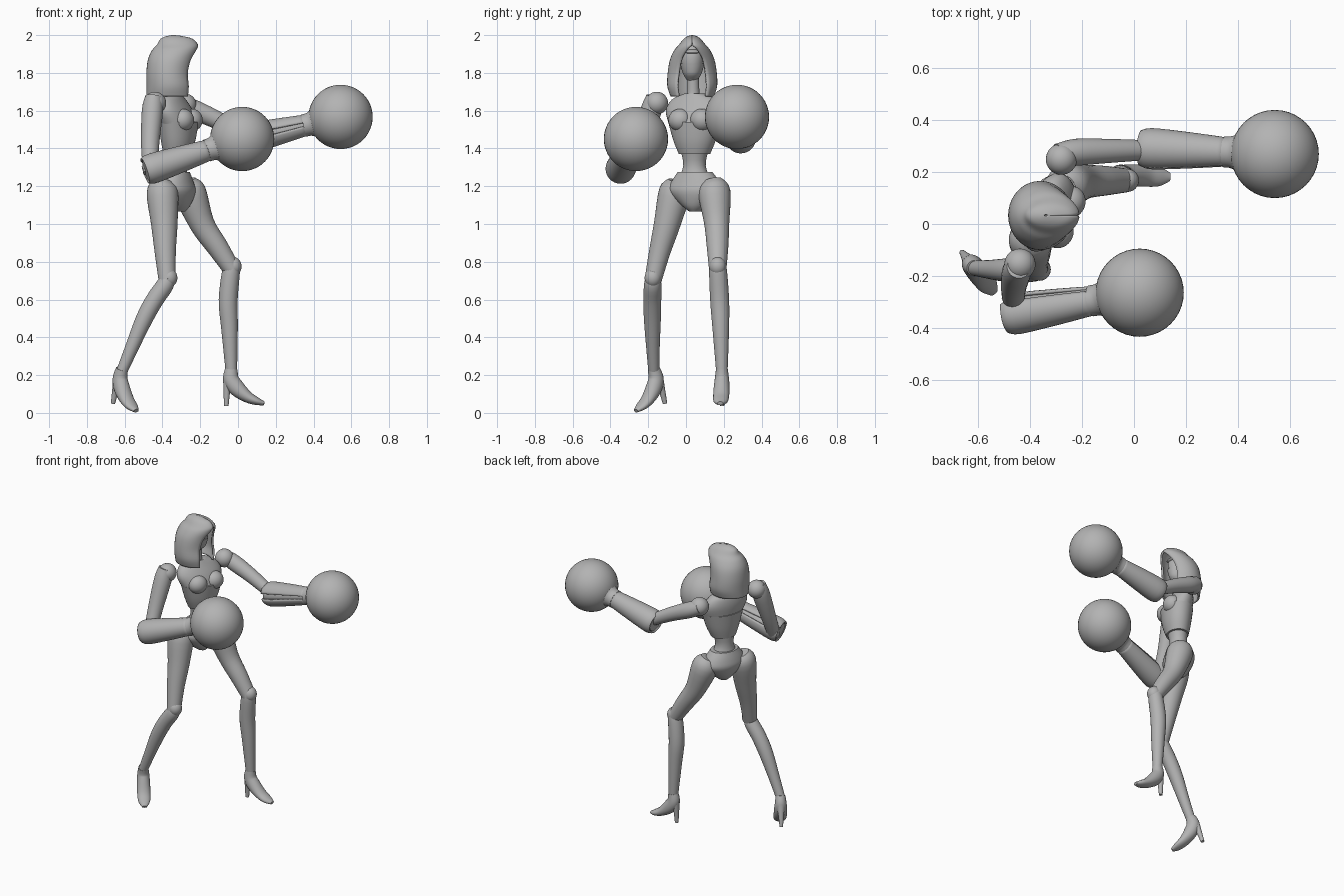
import bpy, bmesh, math
from mathutils import Vector, Matrix

cube = bpy.data.objects.get("Cube")
if cube:
    bpy.data.objects.remove(cube, do_unlink=True)

grey = bpy.data.materials.new("plain_grey")
grey.use_nodes = True
COLOUR = (0.45, 0.45, 0.45, 1)
grey.diffuse_color = COLOUR
grey.node_tree.nodes["Principled BSDF"].inputs["Base Color"].default_value = COLOUR

UP = Vector((0, 0, 1))
FRONT = Vector((1, 0, 0))
TORSO_SIDE = Vector((0.37, 0.93, 0))


def finish(name, bm, angle=40):
    mesh = bpy.data.meshes.new(name)
    bm.to_mesh(mesh)
    bm.free()
    mesh.materials.append(grey)
    obj = bpy.data.objects.new(name, mesh)
    bpy.context.collection.objects.link(obj)
    bpy.ops.object.select_all(action='DESELECT')
    obj.select_set(True)
    bpy.context.view_layer.objects.active = obj
    bpy.ops.object.shade_smooth_by_angle(angle=math.radians(angle))
    return obj


def smooth_rings(rings, steps=4):
    """Pass a soft curve through every centre and radius."""
    out = []
    for i in range(len(rings) - 1):
        a, b = rings[max(i - 1, 0)], rings[i]
        c, d = rings[i + 1], rings[min(i + 2, len(rings) - 1)]
        for k in range(steps):
            t = k / steps
            out.append([0.5 * (2 * q + (r - p) * t + (2 * p - 5 * q + 4 * r - s) * t * t
                               + (3 * q - p - 3 * r + s) * t ** 3)
                        for p, q, r, s in zip(a, b, c, d)])
    return out + [list(rings[-1])]


def loft(name, rings, side, axis=None, shell=0, n=32):
    """Oval rings (x, y, z, side radius, other radius, gap angle); a shell is left open at the gap."""
    rings = smooth_rings(rings)
    centres = [Vector(r[:3]) for r in rings]
    bm = bmesh.new()
    rows = []
    for i, r in enumerate(rings):
        t = axis or (centres[min(i + 1, len(rings) - 1)] - centres[max(i - 1, 0)]).normalized()
        s = (side - t * side.dot(t)).normalized()
        u = t.cross(s)
        gap = max(r[5], 0) if shell else 0
        count = n + 1 if shell else n
        angles = [gap + (2 * math.pi - 2 * gap) * j / n for j in range(count)]
        rows.append([bm.verts.new(centres[i] + s * r[3] * math.cos(a) + u * r[4] * math.sin(a))
                     for a in angles])
    for low, high in zip(rows, rows[1:]):
        for j in range(n):
            k = j + 1 if shell else (j + 1) % n
            bm.faces.new((low[j], low[k], high[k], high[j]))
    if not shell:
        bm.faces.new(rows[0][::-1])
        bm.faces.new(rows[-1])
        bmesh.ops.recalc_face_normals(bm, faces=bm.faces)
    obj = finish(name, bm)
    if shell:
        solid = obj.modifiers.new("thickness", 'SOLIDIFY')
        solid.thickness = shell
    return obj


def ball(name, centre, radii, side=FRONT):
    """Ellipsoid whose first radius lies along the horizontal side direction."""
    bm = bmesh.new()
    bmesh.ops.create_uvsphere(bm, u_segments=40, v_segments=24, radius=1)
    turn = Matrix.Rotation(math.atan2(side.y, side.x), 4, 'Z')
    bmesh.ops.transform(bm, verts=bm.verts,
                        matrix=Matrix.Translation(centre) @ turn @ Matrix.Diagonal((*radii, 1)))
    return finish(name, bm)


def limb(name, points, side=FRONT):
    return loft(name, [(*p[:3], p[3], p[3]) for p in points], side)


# Hood, face and neck
hood = [(1.675, -.36, .125, .115, .71), (1.73, -.36, .125, .132, .65), (1.80, -.365, .12, .13, .6),
        (1.87, -.355, .122, .118, .52), (1.92, -.335, .12, .095, .32), (1.95, -.32, .108, .07, .05),
        (1.98, -.325, .085, .045, 0), (1.994, -.335, .045, .024, 0), (2.0, -.34, .006, .004, 0)]
loft("hood", [(x, .033, z, d, w, g) for z, x, d, w, g in hood], FRONT, UP, shell=.012)
face = [(1.76, .025, .025), (1.79, .05, .042), (1.85, .068, .06), (1.91, .066, .058), (1.95, .035, .035)]
loft("face", [(-.34, .033, z, d, w) for z, d, w in face], FRONT, UP)
mask = [(1.762, .026, .028), (1.79, .056, .046), (1.82, .067, .057), (1.85, .073, .064)]
loft("lower_mask", [(-.34, .033, z, d, w) for z, d, w in mask], FRONT, UP)
ball("brow", (-.29, .033, 1.912), (.03, .042, .012))
limb("neck", [(-.35, .04, 1.62, .05), (-.348, .038, 1.69, .034), (-.345, .036, 1.80, .033)])

# Torso from waist to collar
waist = [(-.33, .045, 1.22, .10, .075), (-.33, .045, 1.31, .06, .055), (-.32, .045, 1.42, .085, .07)]
corset = [(-.322, .045, 1.37, .085, .07), (-.317, .045, 1.44, .115, .087), (-.315, .045, 1.54, .145, .1)]
chest = [(-.315, .045, 1.525, .14, .092), (-.335, .045, 1.60, .16, .082),
         (-.35, .045, 1.66, .125, .062), (-.35, .045, 1.69, .055, .045)]
for name, rings in (("waist", waist), ("corset", corset), ("chest", chest)):
    loft(name, rings, TORSO_SIDE, UP)
forward = Vector((.93, -.37, 0))
for label, sign in (("left", 1), ("right", -1)):
    spot = Vector((-.315, .045, 1.55)) + TORSO_SIDE * .062 * sign + forward * .05
    ball(label + "_bust", spot, (.063, .058, .06), TORSO_SIDE)

# Pelvis
pelvis = [(-.32, .05, 1.065, .03, .04), (-.322, .05, 1.10, .075, .07), (-.327, .05, 1.17, .145, .095),
          (-.33, .05, 1.22, .135, .088), (-.33, .048, 1.275, .095, .072)]
loft("pelvis", pelvis, TORSO_SIDE, UP)

# Legs
limb("right_thigh", [(-.395, -.045, 1.225, .05), (-.40, -.06, 1.17, .083), (-.39, -.10, 1.0, .07),
                     (-.385, -.14, .85, .056), (-.375, -.175, .70, .045)])
limb("right_calf", [(-.373, -.175, .725, .036), (-.385, -.176, .68, .046), (-.44, -.178, .60, .047),
                    (-.495, -.178, .50, .045), (-.56, -.175, .35, .036), (-.617, -.17, .215, .029)])
limb("left_thigh", [(-.275, .14, 1.23, .05), (-.255, .15, 1.17, .085), (-.19, .163, 1.0, .066),
                    (-.11, .167, .88, .057), (-.032, .168, .76, .046)])
limb("left_calf", [(-.03, .168, .80, .03), (-.035, .169, .765, .046), (-.052, .178, .60, .05),
                   (-.045, .184, .45, .044), (-.035, .19, .215, .03)])
ball("right_kneecap", (-.365, -.175, .715), (.044, .044, .05))
ball("left_kneecap", (-.025, .168, .775), (.044, .044, .05))


def shoe(label, ankle, direction, pitch):
    """High-heeled shoe laid out ahead of and below the ankle, then tipped."""
    ahead = Vector((*direction, 0)).normalized()
    side = UP.cross(ahead)
    c, s = math.cos(pitch), math.sin(pitch)

    def place(f, z, a, b):
        p = Vector(ankle) + ahead * (f * c - z * s) + UP * (f * s + z * c)
        return (*p, a, b)

    body = [(0, .005, .031, .033), (-.002, -.05, .038, .042), (.03, -.098, .042, .043),
            (.085, -.143, .042, .031), (.135, -.166, .037, .021), (.174, -.178, .016, .01)]
    heel = [(-.018, -.05, .028, .026), (-.024, -.11, .019, .018), (-.027, -.192, .011, .012)]
    loft(label + "_shoe", [place(*p) for p in body], side)
    loft(label + "_shoe_heel", [place(*p) for p in heel], side)


shoe("left", (-.035, .19, .228), (1, -.05), 0)
shoe("right", (-.615, -.17, .228), (.62, -.78), math.radians(-15))

# Arms
ball("right_shoulder", (-.44, -.155, 1.64), (.06, .06, .06))
ball("left_shoulder", (-.28, .25, 1.63), (.06, .06, .06))
limb("right_upper_arm", [(-.445, -.165, 1.675, .045), (-.453, -.185, 1.60, .056),
                         (-.465, -.25, 1.42, .048), (-.462, -.315, 1.27, .04)])
limb("left_upper_arm", [(-.295, .265, 1.635, .045), (-.22, .277, 1.60, .052),
                        (-.09, .282, 1.54, .046), (.06, .285, 1.46, .038)])


def forearm(label, elbow, glove, gap_side):
    """Slit gauntlet over a slim arm, ending in a flared wrist and a round glove."""
    e, g = Vector(elbow), Vector(glove)
    line = (g - e).normalized()
    reach = (g - e).length

    def ring(distance, radius, gap=0.0):
        return (*(e + line * distance), radius, radius, gap)

    wrist = reach - .19
    loft(label + "_gauntlet", [ring(-.045, .07, .25), ring(0, .08, .25), ring(wrist * .5, .07, .22),
                               ring(wrist, .056, .18)], gap_side, shell=.012)
    loft(label + "_forearm", [ring(-.04, .056), ring(.02, .064), ring(wrist, .05)], gap_side)
    loft(label + "_glove_cuff", [ring(wrist - .01, .06), ring(wrist + .025, .064),
                                 ring(wrist + .07, .095)], gap_side)
    ball(label + "_glove", glove, (.17, .17, .17))


forearm("right", (-.45, -.345, 1.295), (.022, -.265, 1.45), Vector((0, .8, .6)))
forearm("left", (.07, .29, 1.455), (.543, .27, 1.567), Vector((0, -1, .1)))
